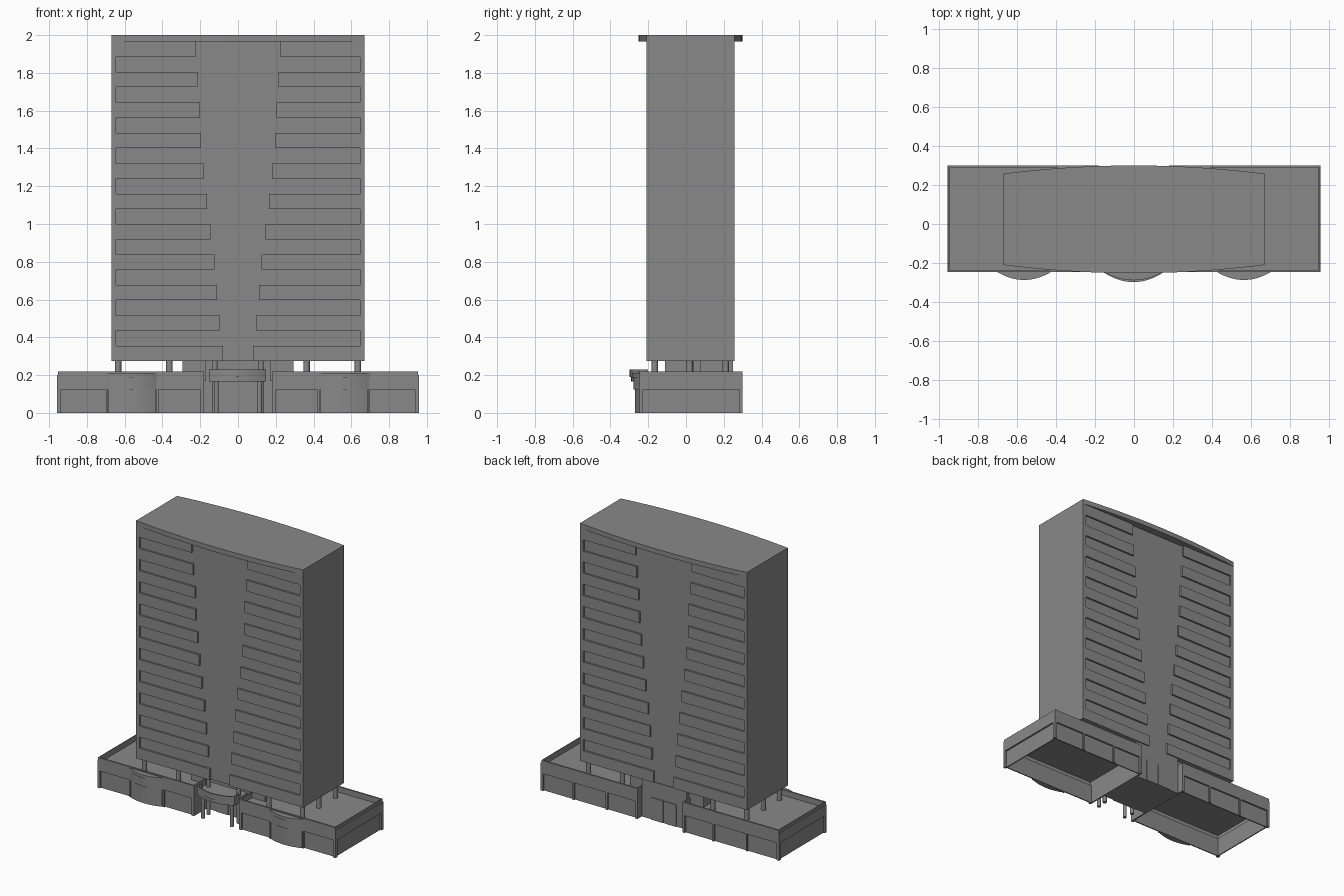
import bpy, bmesh, math

if "Cube" in bpy.data.objects:
    bpy.data.objects.remove(bpy.data.objects["Cube"], do_unlink=True)

GREY = (0.25, 0.25, 0.25, 1)
grey = bpy.data.materials.new("plain grey")
grey.use_nodes = True
grey.diffuse_color = GREY
grey.node_tree.nodes["Principled BSDF"].inputs["Base Color"].default_value = GREY


def finish(name, bm, smooth=False):
    bmesh.ops.recalc_face_normals(bm, faces=bm.faces)
    mesh = bpy.data.meshes.new(name)
    bm.to_mesh(mesh)
    bm.free()
    mesh.materials.append(grey)
    ob = bpy.data.objects.new(name, mesh)
    bpy.context.collection.objects.link(ob)
    if smooth:
        bpy.ops.object.select_all(action='DESELECT')
        ob.select_set(True)
        bpy.context.view_layer.objects.active = ob
        bpy.ops.object.shade_smooth_by_angle(angle=math.radians(30))
    return ob


def boxes(name, spans):
    """One object made of boxes, each given as three (low, high) spans."""
    bm = bmesh.new()
    for span in spans:
        verts = bmesh.ops.create_cube(bm, size=1)["verts"]
        for v in verts:
            for axis, (a, b) in enumerate(span):
                v.co[axis] = (a + b) / 2 + v.co[axis] * (b - a)
    return finish(name, bm)


def prism(name, outline, z0, z1, smooth=False):
    bm = bmesh.new()
    face = bm.faces.new([bm.verts.new((x, y, z0)) for x, y in outline])
    up = bmesh.ops.extrude_face_region(bm, geom=[face])["geom"]
    for v in up:
        if isinstance(v, bmesh.types.BMVert):
            v.co.z = z1
    return finish(name, bm, smooth)


def arc(x0, x1, y, bulge, steps=16):
    """Shallow bow between x0 and x1."""
    pts = []
    for i in range(steps + 1):
        t = 2 * i / steps - 1
        pts.append(((x0 + x1) / 2 + t * (x1 - x0) / 2, y + bulge * (1 - t * t)))
    return pts


def columns(name, spots, radius, z0, z1):
    bm = bmesh.new()
    for x, y in spots:
        verts = bmesh.ops.create_cone(bm, cap_ends=True, segments=16, radius1=radius,
                                      radius2=radius, depth=z1 - z0)["verts"]
        bmesh.ops.translate(bm, verts=verts, vec=(x, y, (z0 + z1) / 2))
    return finish(name, bm, True)


def mirror(span, side):
    a, b = span
    return (a, b) if side > 0 else (-b, -a)


# Tower: recessed body, end walls, bowed roof
TOWER_Z, ROOF_Z = 0.275, 1.965
FRONT, BACK = -0.21, 0.258
boxes("tower_body", [((-0.65, 0.65), (FRONT + 0.013, BACK - 0.013), (TOWER_Z, ROOF_Z))])
boxes("tower_end_walls", [(mirror((0.645, 0.67), s), (FRONT, BACK), (TOWER_Z, ROOF_Z))
                          for s in (-1, 1)])
prism("tower_roof", arc(-0.67, 0.67, FRONT, -0.042, 24)
      + arc(-0.67, 0.67, BACK, 0.042, 24)[::-1], ROOF_Z, 2.0)

# Floor bands, longer towards the ground
inner_ends = [0.225, 0.215, 0.2, 0.195, 0.18, 0.165, 0.145, 0.125, 0.11, 0.095, 0.08]
bands = []
for i, end in enumerate(inner_ends):
    z = 1.885 - 0.161 * i
    for s in (-1, 1):
        for y in ((FRONT, FRONT + 0.02), (BACK - 0.02, BACK)):
            bands.append((mirror((end, 0.65), s), y, (z, min(z + 0.08, ROOF_Z))))
boxes("floor_bands", bands)

# Podium wings: hollow shells open below, with framed panels and parapet
X0, X1, Y0, Y1 = 0.18, 0.957, -0.247, 0.3
TOP, DEEP, PANEL_Z = 0.22, 0.012, 0.125
for s, word in ((-1, "right"), (1, "left")):
    def mx(a, b):
        return mirror((a, b), s)

    boxes(word + "_wing_roof", [(mx(X0 + 0.01, X1 - 0.01), (Y0 + 0.01, Y1 - 0.01), (0.165, 0.18))])
    low = (0, PANEL_Z + 0.01)
    boxes(word + "_wing_panels", [
        (mx(X0, X1 - DEEP), (Y0 + DEEP, Y0 + 0.02), low),
        (mx(X0, X1 - DEEP), (Y1 - 0.02, Y1 - DEEP), low),
        (mx(X1 - 0.02, X1 - DEEP), (Y0 + DEEP, Y1 - DEEP), low),
        (mx(X0, X0 + 0.01), (Y0 + DEEP, Y1 - DEEP), (0, TOP))])
    frame = []
    for y in ((Y0, Y0 + DEEP), (Y1 - DEEP, Y1)):
        frame.append((mx(X0, X1), y, (PANEL_Z, 0.2)))
        frame.append((mx(X0, X1 - 0.005), y, (0.2, TOP)))
        for a, b in ((X0, 0.2), (0.42, 0.435), (0.69, 0.7), (0.937, X1)):
            frame.append((mx(a, b), y, (0, PANEL_Z)))
    side = (X1 - DEEP, X1)
    frame.append((mx(*side), (Y0, Y1), (PANEL_Z, 0.2)))
    frame.append((mx(X1 - DEEP, X1 - 0.005), (Y0 + 0.005, Y1 - 0.005), (0.2, TOP)))
    frame.append((mx(*side), (Y0, Y0 + 0.02), (0, PANEL_Z)))
    frame.append((mx(*side), (Y1 - 0.02, Y1), (0, PANEL_Z)))
    boxes(word + "_wing_frame", frame)

    # Bowed bay on the front, stepping out as it rises
    for part, a, b, bulge, z0, z1 in (("window", 0.437, 0.688, -0.024, 0, PANEL_Z),
                                      ("band", 0.432, 0.694, -0.032, PANEL_Z, 0.188),
                                      ("cornice", 0.427, 0.7, -0.04, 0.188, 0.212)):
        x0, x1 = mx(a, b)
        outline = arc(x0, x1, Y0, bulge) + [(x1, Y0 + DEEP), (x0, Y0 + DEEP)]
        prism(f"{word}_bay_{part}", outline, z0, z1, True)

    # Service rooms below the tower
    boxes(word + "_service_rooms", [(mx(0.17, 0.295), (-0.11, 0.04), (0.17, TOWER_Z)),
                                    (mx(0.17, 0.295), (0.075, 0.22), (0.17, TOWER_Z))])

    # Tower supports
    spots = [(s * 0.635, y) for y in (-0.165, 0.02, 0.21)]
    spots += [(s * 0.363, y) for y in (-0.165, 0.21)]
    columns(word + "_tower_columns", spots, 0.017, 0.17, TOWER_Z)

# Entrance hall with doors front and back
boxes("entrance_hall", [((-0.18, 0.18), (-0.1, 0.25), (0, TOWER_Z))])
doors = []
for a, b in ((-0.1, -0.005), (0.005, 0.1)):
    doors.append(((a, b), (-0.106, -0.1), (0, 0.16)))
    doors.append(((a, b), (0.25, 0.256), (0, 0.16)))
boxes("entrance_doors", doors)
columns("hall_columns", [(-0.122, -0.165), (0.122, -0.165)], 0.014, 0, TOWER_Z)

# Entrance canopy: bowed slab with a raised rim
CX0, CX1, CY = -0.153, 0.148, -0.25
prism("canopy_slab", arc(CX0, CX1, CY, -0.04) + [(CX1, -0.1), (CX0, -0.1)], 0.165, 0.2, True)
prism("canopy_rim", arc(CX0, CX1, CY, -0.048)
      + [(CX1, -0.2), (CX1 - 0.01, -0.2)]
      + arc(CX0 + 0.01, CX1 - 0.01, CY, -0.036)[::-1]
      + [(CX0 + 0.01, -0.2), (CX0, -0.2)], 0.19, 0.23, True)
columns("canopy_columns", [(-0.115, -0.235), (0.115, -0.235)], 0.013, 0, 0.17)
